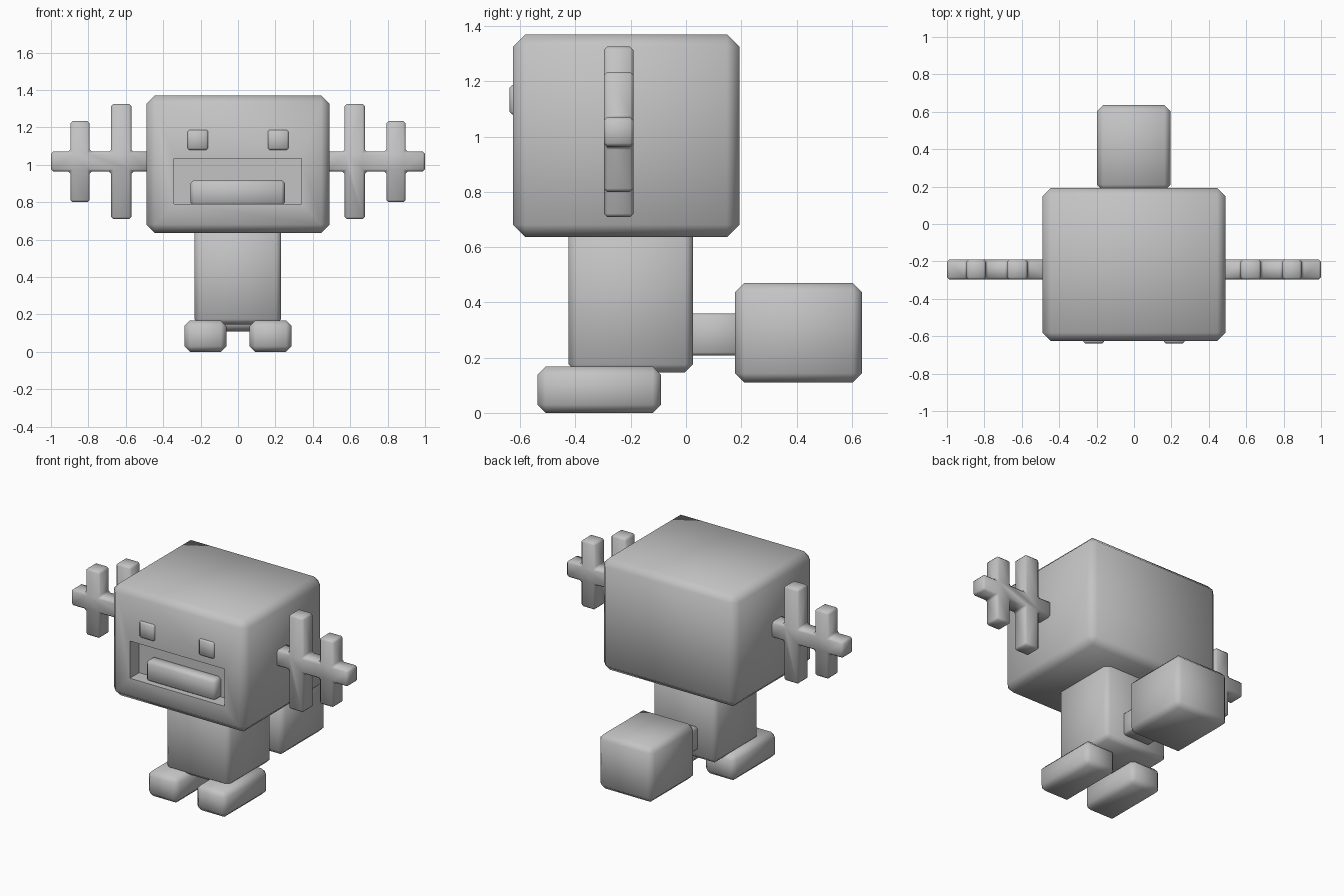
import bpy, bmesh, math

if "Cube" in bpy.data.objects:
    bpy.data.objects.remove(bpy.data.objects["Cube"])

grey = bpy.data.materials.new("plain_grey")
grey.diffuse_color = (0.55, 0.55, 0.55, 1)
grey.use_nodes = True
grey.node_tree.nodes["Principled BSDF"].inputs["Base Color"].default_value = grey.diffuse_color


def finish(name, bm, bevel):
    """Chamfer the sharp edges and turn the bmesh into a smooth-shaded object."""
    bmesh.ops.recalc_face_normals(bm, faces=bm.faces)
    if bevel:
        sharp = [e for e in bm.edges if e.calc_face_angle(0) > math.radians(30)]
        bmesh.ops.bevel(bm, geom=sharp, offset=bevel, segments=1,
                        affect='EDGES', clamp_overlap=True)
    mesh = bpy.data.meshes.new(name)
    bm.to_mesh(mesh)
    bm.free()
    mesh.materials.append(grey)
    ob = bpy.data.objects.new(name, mesh)
    bpy.context.collection.objects.link(ob)
    bpy.ops.object.select_all(action='DESELECT')
    ob.select_set(True)
    bpy.context.view_layer.objects.active = ob
    bpy.ops.object.shade_smooth_by_angle(angle=math.radians(58))
    return ob


def box(name, x, y, z, bevel=0.0):
    """Box from (min, max) ranges."""
    bm = bmesh.new()
    bmesh.ops.create_cube(bm, size=1)
    for v in bm.verts:
        v.co = [r[0] if c < 0 else r[1] for c, r in zip(v.co, (x, y, z))]
    return finish(name, bm, bevel)


def arm(name, side):
    """Branching arm: a bar with two crossbars, extruded from one outline."""
    mid = 1.017
    top = [(0.47, 0.053), (0.57, 0.053), (0.57, 0.308), (0.678, 0.308),
           (0.678, 0.053), (0.793, 0.053), (0.793, 0.217), (0.896, 0.217),
           (0.896, 0.053), (1.0, 0.053)]
    outline = top + [(x, -h) for x, h in reversed(top)]
    bm = bmesh.new()
    face = bm.faces.new([bm.verts.new((side * x, -0.297, mid + h)) for x, h in outline])
    moved = bmesh.ops.extrude_face_region(bm, geom=[face])["geom"]
    bmesh.ops.translate(bm, vec=(0, 0.107, 0),
                        verts=[v for v in moved if isinstance(v, bmesh.types.BMVert)])
    return finish(name, bm, 0.012)


# Head with a recessed mouth
head = box("head", (-0.49, 0.49), (-0.626, 0.193), (0.636, 1.37), 0.045)
cutter = box("mouth_cutter", (-0.343, 0.34), (-0.8, -0.53), (0.79, 1.033))
cutter.hide_render = True
cutter.hide_viewport = True
cut = head.modifiers.new("mouth", 'BOOLEAN')
cut.operation = 'DIFFERENCE'
cut.solver = 'EXACT'
cut.object = cutter
head.modifiers.move(len(head.modifiers) - 1, 0)
box("lower_tooth", (-0.254, 0.25), (-0.595, -0.51), (0.78, 0.92), 0.018)

# Torso, tail stem and tail block
box("torso", (-0.233, 0.231), (-0.425, 0.025), (0.147, 0.68), 0.028)
box("tail_stem", (-0.1, 0.1), (0.0, 0.2), (0.207, 0.36), 0.012)
box("tail_block", (-0.198, 0.196), (0.178, 0.636), (0.11, 0.47), 0.033)

# Mirrored pairs: eyes, arms, feet
for side, label in ((-1, "left"), (1, "right")):
    def span(a, b):
        return tuple(sorted((side * a, side * b)))
    box(label + "_eye", span(0.16, 0.27), (-0.638, -0.6), (1.08, 1.187), 0.009)
    arm(label + "_arm", side)
    box(label + "_foot", span(0.062, 0.287), (-0.538, -0.09), (0.0, 0.168), 0.03)
